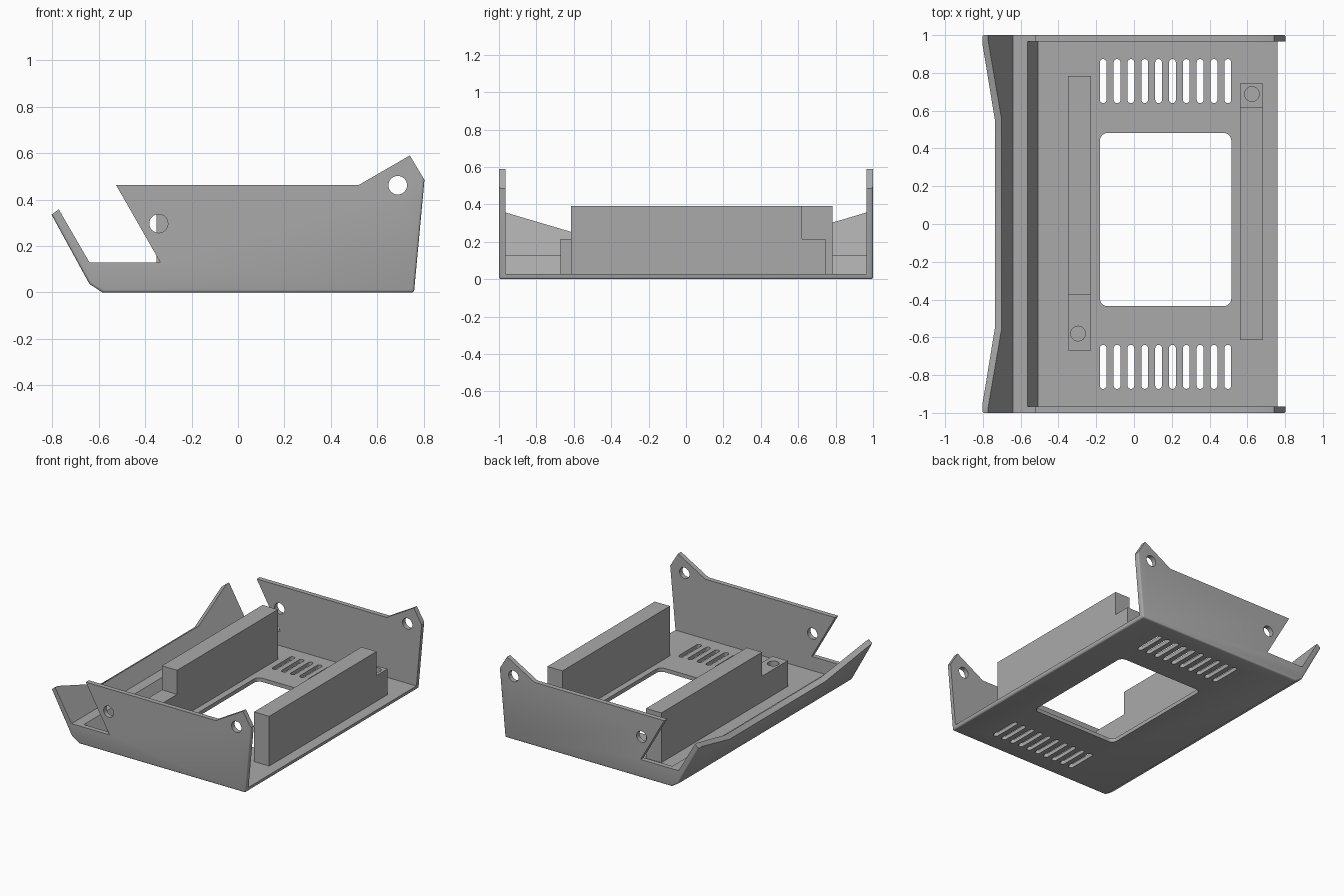
import bpy, bmesh, math
from mathutils import Vector

if "Cube" in bpy.data.objects:
    bpy.data.objects.remove(bpy.data.objects["Cube"])

grey = bpy.data.materials.new("mid_grey")
grey.diffuse_color = (0.4, 0.4, 0.4, 1)
grey.use_nodes = True
grey.node_tree.nodes["Principled BSDF"].inputs["Base Color"].default_value = grey.diffuse_color


def prism(name, pts, offset):
    """Solid made by sweeping a closed outline of 3D points along an offset."""
    bm = bmesh.new()
    off = Vector(offset)
    a = [bm.verts.new(Vector(p)) for p in pts]
    b = [bm.verts.new(Vector(p) + off) for p in pts]
    bm.faces.new(a)
    bm.faces.new(b[::-1])
    n = len(a)
    for i in range(n):
        bm.faces.new((a[i], b[i], b[(i + 1) % n], a[(i + 1) % n]))
    bmesh.ops.recalc_face_normals(bm, faces=bm.faces)
    me = bpy.data.meshes.new(name)
    bm.to_mesh(me)
    bm.free()
    me.materials.append(grey)
    ob = bpy.data.objects.new(name, me)
    bpy.context.collection.objects.link(ob)
    return ob


def side(pts, y):
    return [(x, y, z) for x, z in pts]


def rounded(x0, x1, y0, y1, r, z, seg=8):
    """Rounded rectangle outline lying flat at height z."""
    out = []
    for k, (cx, cy) in enumerate(((x1 - r, y1 - r), (x0 + r, y1 - r),
                                  (x0 + r, y0 + r), (x1 - r, y0 + r))):
        for i in range(seg + 1):
            t = math.pi / 2 * (k + i / seg)
            p = (round(cx + r * math.cos(t), 5), round(cy + r * math.sin(t), 5), z)
            if p not in out:
                out.append(p)
    return out


def circle(cx, cy, r, n=32):
    return [(cx + r * math.cos(math.tau * i / n), cy + r * math.sin(math.tau * i / n))
            for i in range(n)]


def cut(target, cutter):
    bpy.context.view_layer.objects.active = target
    m = target.modifiers.new("cut", 'BOOLEAN')
    m.operation = 'DIFFERENCE'
    m.solver = 'EXACT'
    m.object = cutter
    bpy.ops.object.modifier_apply(modifier=m.name)
    bpy.data.objects.remove(cutter, do_unlink=True)


# Tray body: full side outline swept across the width
outline = [(-0.803, 0.335), (-0.64, 0.037), (-0.583, 0), (0.758, 0), (0.803, 0.485),
           (0.74, 0.59), (0.52, 0.463), (-0.525, 0.463), (-0.335, 0.13),
           (-0.64, 0.13), (-0.772, 0.358)]
tray = prism("tray", side(outline, -1), (0, 2, 0))

# Soften the outer lower edges
bm = bmesh.new()
bm.from_mesh(tray.data)
low = {(round(x, 3), round(z, 3)) for x, z in outline[:5]}
edges = []
for e in bm.edges:
    k = [(round(v.co.x, 3), round(v.co.z, 3)) for v in e.verts]
    if all(q in low for q in k) and (k[0] != k[1] or k[0] == (0.758, 0.0)):
        edges.append(e)
bmesh.ops.bevel(bm, geom=edges, offset=0.011, segments=3, profile=0.5, affect='EDGES')
bm.to_mesh(tray.data)
bm.free()

# Hollow between the side walls, leaving floor and front ledge
hollow = [(-0.508, 0.028), (1, 0.028), (1, 1), (-0.565, 1), (-0.565, 0.13)]
cut(tray, prism("hollow", side(hollow, -0.965), (0, 1.93, 0)))

# Lowered middle of the slanted lip, cut square to the lip
n = Vector((0.866, 0, 0.5))
lip = [(0.97, -0.772, 0.358), (0.55, -0.70, 0.234), (-0.55, -0.70, 0.234),
       (-0.97, -0.772, 0.358), (-0.97, -0.83, 0.458), (0.97, -0.83, 0.458)]
cut(tray, prism("lip_cut", [Vector((x, y, z)) - n * 0.1 for y, x, z in lip], n * 0.2))

# Floor window and two rows of vent slots
cut(tray, prism("window", rounded(-0.18, 0.515, -0.435, 0.482, 0.04, -0.1), (0, 0, 0.2)))
for i in range(10):
    x = -0.163 + i * 0.0733
    for y0 in (0.64, -0.873):
        cut(tray, prism("slot", rounded(x - 0.018, x + 0.018, y0, y0 + 0.233, 0.0179, -0.1, 5),
                        (0, 0, 0.2)))

# Screw holes through both side walls
for x, z in ((-0.342, 0.297), (0.688, 0.462)):
    cut(tray, prism("hole", side(circle(x, z, 0.04), -1.2), (0, 2.4, 0)))


# Stepped support bars with a screw hole in the low end
def bar(name, x0, x1, y_low, y_step, y_end, hole):
    pts = [(y_low, 0.02), (y_low, 0.215), (y_step, 0.215), (y_step, 0.39),
           (y_end, 0.39), (y_end, 0.02)]
    ob = prism(name, [(x0, y, z) for y, z in pts], (x1 - x0, 0, 0))
    cut(ob, prism("hole", [(x, y, 0.06) for x, y in circle(*hole, 0.039)], (0, 0, 0.25)))
    return ob


parts = [tray,
         bar("left_support_bar", -0.35, -0.227, -0.67, -0.375, 0.783, (-0.296, -0.58)),
         bar("right_support_bar", 0.56, 0.682, 0.745, 0.62, -0.615, (0.624, 0.688))]

# Smooth curved faces, keep edges sharp
bpy.ops.object.select_all(action='DESELECT')
for ob in parts:
    ob.select_set(True)
bpy.context.view_layer.objects.active = tray
bpy.ops.object.shade_smooth_by_angle(angle=math.radians(32))
